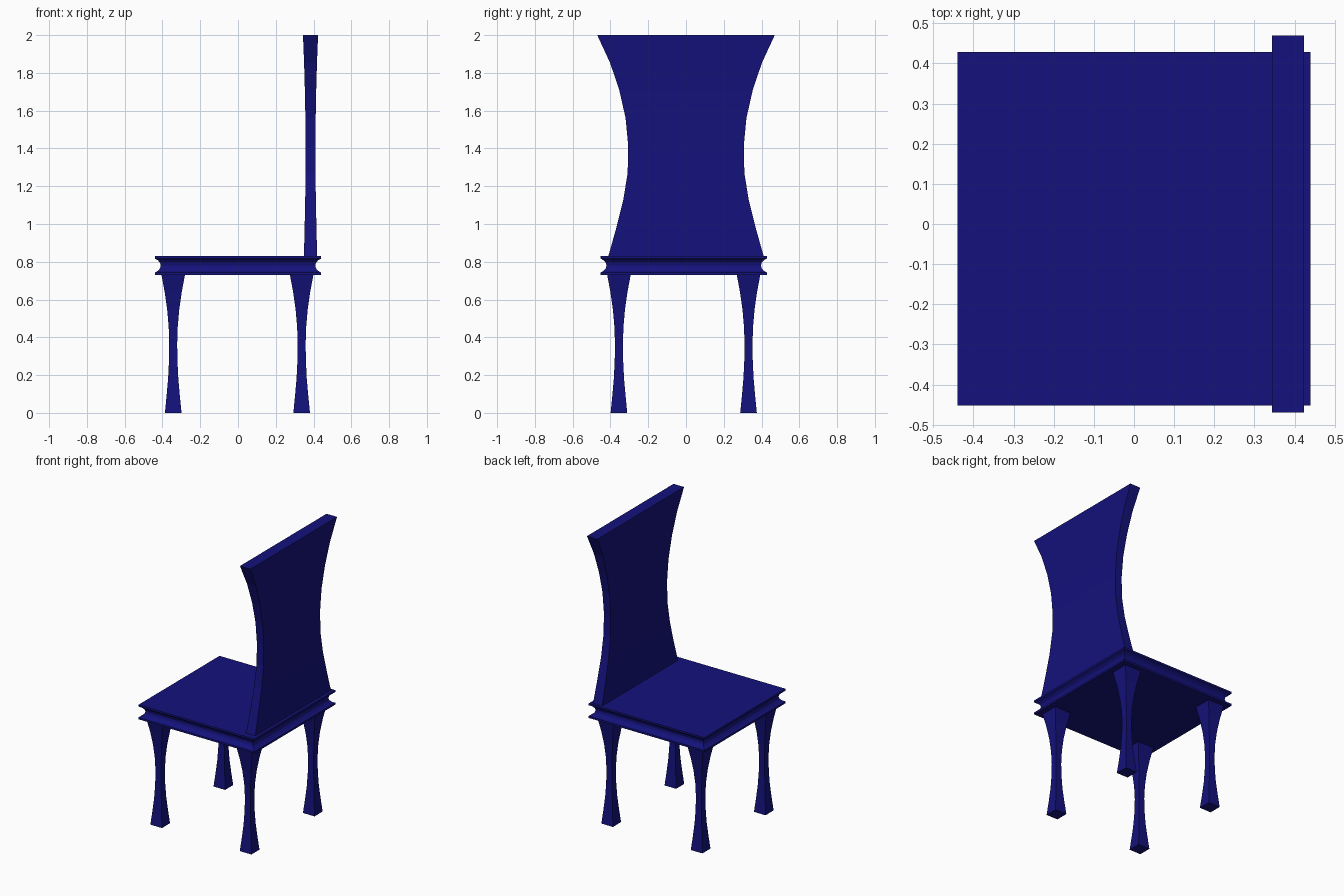
import bpy, bmesh

if "Cube" in bpy.data.objects:
    bpy.data.objects.remove(bpy.data.objects["Cube"])

navy = bpy.data.materials.new("navy_paint")
navy.diffuse_color = (0.007, 0.006, 0.2, 1)
navy.use_nodes = True
navy.node_tree.nodes["Principled BSDF"].inputs["Base Color"].default_value = navy.diffuse_color


def loft(name, cx, cy, sections):
    """Stack rectangular sections (z, half_x, half_y) into a closed solid."""
    bm = bmesh.new()
    rings = [[bm.verts.new((cx + sx * hx, cy + sy * hy, z))
              for sx, sy in ((-1, -1), (1, -1), (1, 1), (-1, 1))]
             for z, hx, hy in sections]
    for a, b in zip(rings, rings[1:]):
        for i in range(4):
            j = (i + 1) % 4
            bm.faces.new((a[i], a[j], b[j], b[i]))
    bm.faces.new(rings[0][::-1])
    bm.faces.new(rings[-1])
    mesh = bpy.data.meshes.new(name)
    bm.to_mesh(mesh)
    bm.free()
    mesh.materials.append(navy)
    obj = bpy.data.objects.new(name, mesh)
    bpy.context.collection.objects.link(obj)
    return obj


# Seat slab with a concave groove around its edge
groove = [(0.73, 0.44), (0.743, 0.44), (0.752, 0.424), (0.765, 0.413), (0.78, 0.409),
          (0.795, 0.413), (0.808, 0.424), (0.817, 0.44), (0.83, 0.44)]
loft("seat", 0, -0.012, [(z, h, h) for z, h in groove])

# Waisted backrest: thickness pinches in with the width
widths = [0.411, 0.37, 0.333, 0.309, 0.306, 0.32, 0.353, 0.402, 0.47]
loft("backrest", 0.384, 0,
     [(0.83 + 1.17 * i / 8, w * 0.085, w) for i, w in enumerate(widths)])

# Four square waisted legs
leg = [0.044, 0.035, 0.027, 0.0225, 0.021, 0.024, 0.032, 0.045, 0.062]
for side, x in (("left", -0.343), ("right", 0.337)):
    for end, y in (("front", -0.355), ("back", 0.331)):
        loft(f"{end}_{side}_leg", x, y,
             [(0.73 * i / 8, h, h) for i, h in enumerate(leg)])
